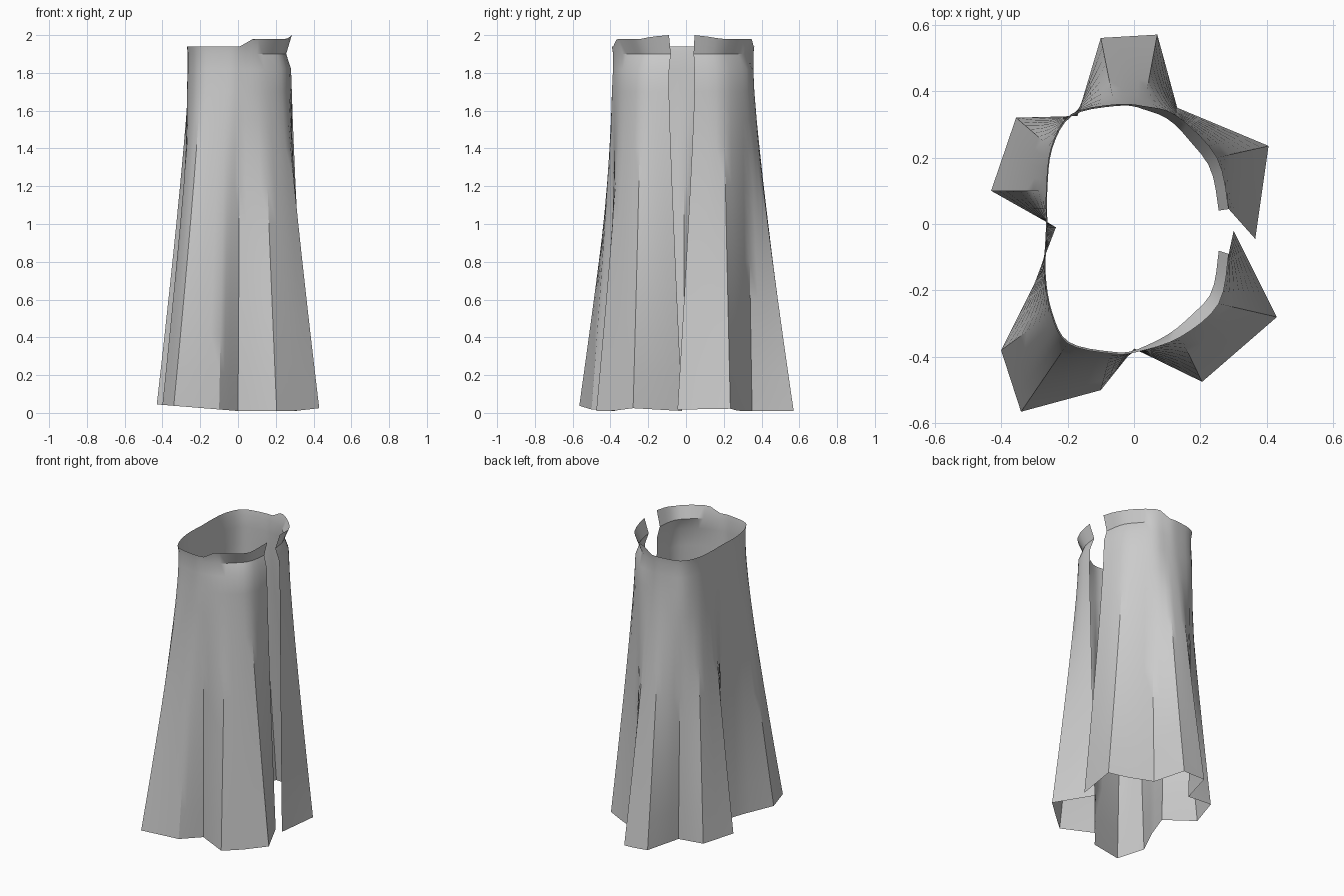
import bpy, bmesh, math
from mathutils import Vector

cube = bpy.data.objects.get("Cube")
if cube:
    bpy.data.objects.remove(cube)

# Cloth colour
cloth = bpy.data.materials.new("pale grey cloth")
cloth.use_nodes = True
grey = (0.6, 0.6, 0.6, 1)
cloth.diffuse_color = grey
cloth.node_tree.nodes["Principled BSDF"].inputs["Base Color"].default_value = grey

# Fold lines from one side of the opening round to the other: hem and neck
hem = [(.30, -.02), (.43, -.28), (.205, -.475), (0, -.375), (-.10, -.50),
       (-.34, -.565), (-.40, -.38), (-.30, -.18), (-.235, -.01), (-.43, .10),
       (-.355, .32), (-.17, .325), (-.10, .56), (.07, .57), (.13, .35),
       (.405, .235), (.365, -.045)]
neck = [(.285, -.09), (.255, -.24), (.14, -.34), (.01, -.385), (-.07, -.39),
        (-.2, -.36), (-.25, -.27), (-.27, -.15), (-.265, -.01), (-.265, .1),
        (-.25, .23), (-.19, .33), (-.06, .36), (.03, .355), (.13, .325),
        (.25, .2), (.285, .045)]
hem = [Vector(p) for p in hem]
neck = [Vector(p) for p in neck]
STEPS = 4


def rounded(points, i, t):
    """Smooth curve through the points."""
    a, b = points[max(i - 1, 0)], points[i]
    c, d = points[i + 1], points[min(i + 2, len(points) - 1)]
    return (b * 2 + (c - a) * t + (a * 2 - b * 5 + c * 4 - d) * t ** 2
            + (b * 3 - a - c * 3 + d) * t ** 3) / 2


def hem_height(p):
    return .01 + .035 * max(0, -p.x / .43) + .015 * max(0, (p.x - .3) / .13)


def collar_rise(p):
    """The collar stands up towards the opening."""
    rise = .04 * min(1, max(0, (p.x - .01) / .07))
    return rise + .02 * max(0, (p.x - .26) / .025)


levels = [0, .2, .4, .6, .8, 1, 1.2, 1.4, 1.55, 1.7, 1.82, 1.9, 1.94]
bm = bmesh.new()
columns = []
last = len(hem) - 1
for n in range(last * STEPS + 1):
    i = min(n // STEPS, last - 1)
    t = n / STEPS - i
    low = hem[i].lerp(hem[i + 1], t)
    high = rounded(neck, i, t)
    front = min(1, max(0, high.x / .2))
    column = []
    for z in levels:
        spread = max(0, (1.7 - z) / 1.7) ** 1.15
        p = high.lerp(low, spread)
        if z in (1.82, 1.9):
            p *= .985 - .09 * front * (z == 1.9)
        height = z + hem_height(low) * (1 - z / 1.94)
        if z == levels[-1]:
            height += collar_rise(high)
        column.append(bm.verts.new((p.x, p.y, height)))
    columns.append(column)
for a, b in zip(columns, columns[1:]):
    for k in range(len(levels) - 1):
        bm.faces.new((a[k], a[k + 1], b[k + 1], b[k]))
bmesh.ops.recalc_face_normals(bm, faces=bm.faces)
if sum(f.normal.dot(Vector((f.calc_center_median().x, f.calc_center_median().y, 0)))
       for f in bm.faces) < 0:
    bmesh.ops.reverse_faces(bm, faces=bm.faces)

# Pleated cloak
mesh = bpy.data.meshes.new("pleated_cloak")
bm.to_mesh(mesh)
bm.free()
mesh.materials.append(cloth)
cloak = bpy.data.objects.new("pleated_cloak", mesh)
bpy.context.collection.objects.link(cloak)
bpy.context.view_layer.objects.active = cloak
cloak.select_set(True)
bpy.ops.object.shade_smooth_by_angle(angle=math.radians(30))
